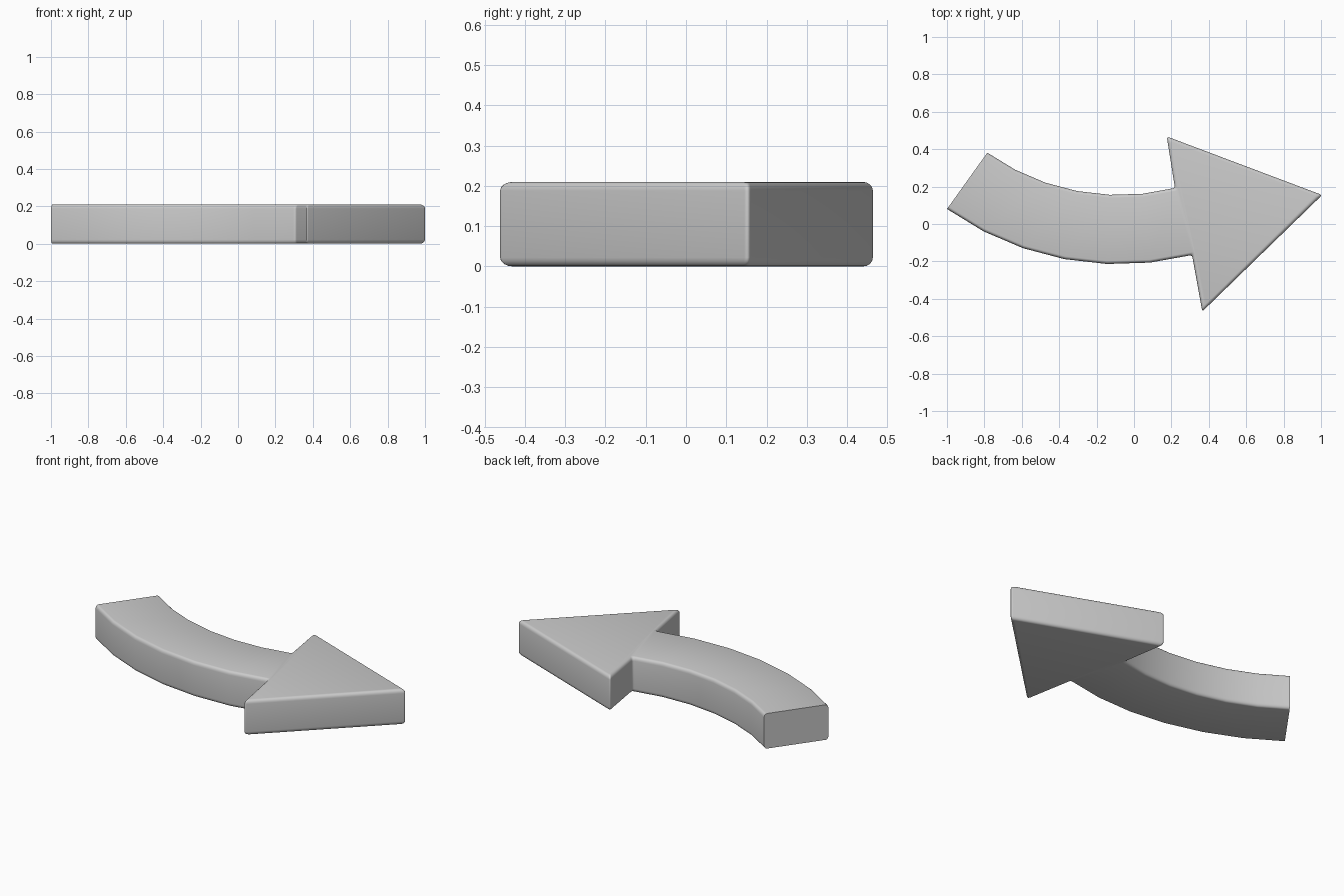
import bpy, bmesh
from math import sin, cos, radians
from mathutils import Vector
from mathutils.geometry import intersect_line_line_2d, intersect_line_line

if "Cube" in bpy.data.objects:
    bpy.data.objects.remove(bpy.data.objects["Cube"])

HEIGHT, INSET, DROP = 0.21, 0.016, 0.022
SEGS = 6          # straight steps along the curved shaft
ROUND = 4         # steps in each small corner rounding


def arc(radius):
    a0, a1 = radians(-35.6), radians(14.3)
    angles = [a0 + (a1 - a0) * i / SEGS for i in range(SEGS + 1)]
    return [Vector((-0.08 + radius * sin(a), 1.365 - radius * cos(a), 0)) for a in angles]


# Arrow outline, anticlockwise: outer arc, head, inner arc back; the last edge is the tail cap
head = [Vector((0.365, -0.468, 0)), Vector((1.006, 0.155, 0)), Vector((0.175, 0.468, 0))]
outline = arc(1.58) + head + arc(1.21)[::-1]
N = len(outline)


def inset(points, d):
    """Move every edge inwards by d, except the tail cap."""
    lines = []
    for i in range(N):
        a, b = points[i], points[(i + 1) % N]
        t = (b - a).normalized()
        off = Vector((-t.y, t.x, 0)) * (0 if i == N - 1 else d)
        lines.append((a + off, b + off))
    return [intersect_line_line(*lines[i - 1], *lines[i])[0] for i in range(N)]


def rounded(points, trim=0.015):
    """Round the five head corners."""
    out = []
    for i, p in enumerate(points):
        if SEGS <= i <= SEGS + 4:
            a = p + (points[i - 1] - p).normalized() * trim
            b = p + (points[i + 1] - p).normalized() * trim
            for k in range(ROUND + 1):
                t = k / ROUND
                out.append(a * (1 - t) ** 2 + p * 2 * t * (1 - t) + b * t * t)
        else:
            out.append(p)
    return out


# Stacked layers give the softened top and bottom rims
quarter = [(INSET * (1 - sin(radians(a))), DROP * (1 - cos(radians(a)))) for a in (0, 22.5, 45, 67.5, 90)]
layers = quarter + [(d, HEIGHT - z) for d, z in reversed(quarter)]

bm = bmesh.new()
rings = []
for d, z in layers:
    rings.append([bm.verts.new((p.x, p.y, z)) for p in rounded(inset(outline, d))])
n = len(rings[0])

# Side walls and tail cap
for lo, hi in zip(rings, rings[1:]):
    for i in range(n - 1):
        bm.faces.new((lo[i], lo[i + 1], hi[i + 1], hi[i]))
bm.faces.new([r[0] for r in rings] + [r[-1] for r in reversed(rings)])

# Top and bottom: shaft strips plus head
for ring in (rings[0], rings[-1]):
    for j in range(SEGS):
        bm.faces.new((ring[j], ring[j + 1], ring[n - 2 - j], ring[n - 1 - j]))
    bm.faces.new(ring[SEGS:n - SEGS])

bmesh.ops.recalc_face_normals(bm, faces=bm.faces)
mesh = bpy.data.meshes.new("curved_arrow")
bm.to_mesh(mesh)
bm.free()
arrow = bpy.data.objects.new("curved_arrow", mesh)
bpy.context.collection.objects.link(arrow)
bpy.context.view_layer.objects.active = arrow
arrow.select_set(True)
bpy.ops.object.shade_smooth_by_angle(angle=radians(45))
